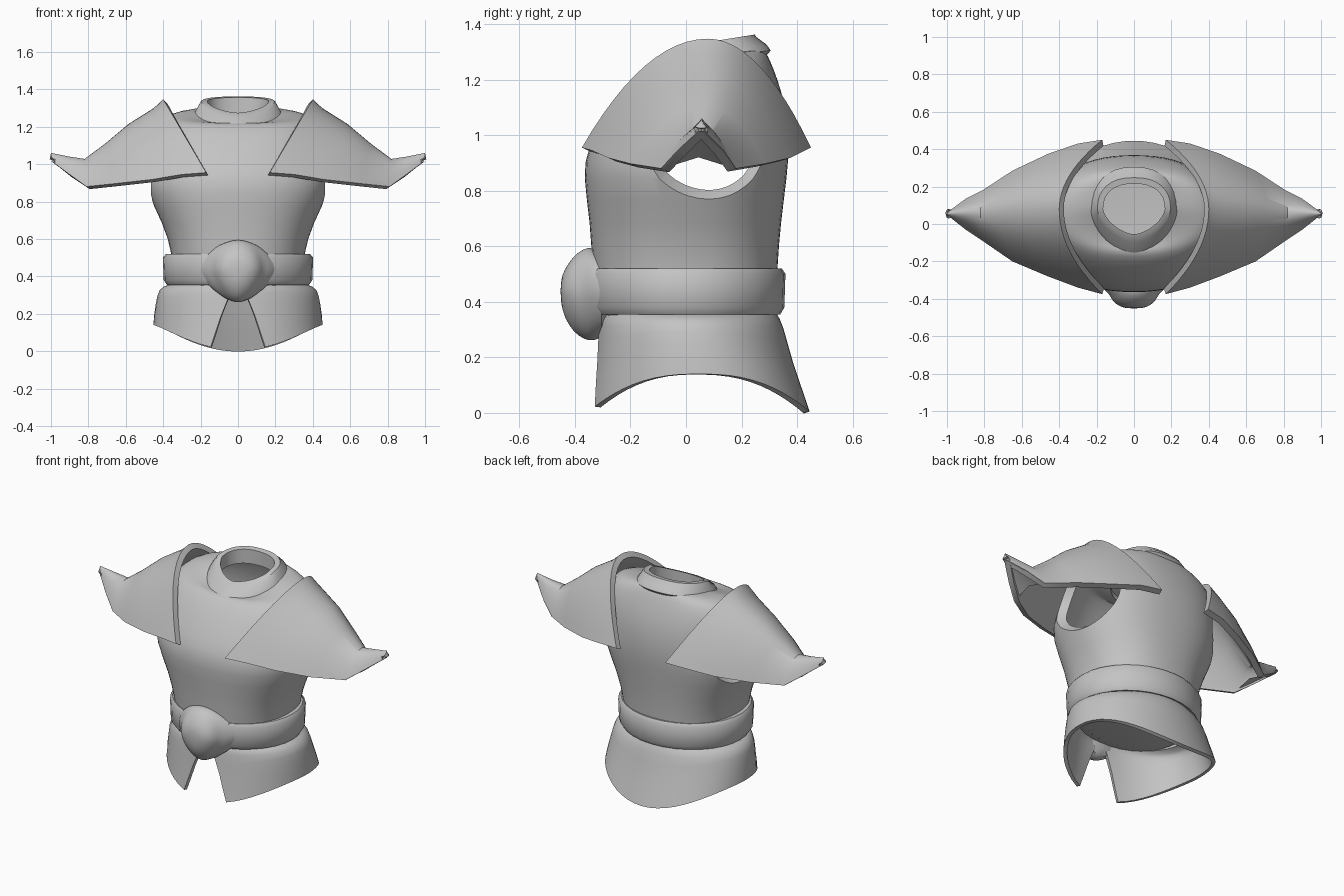
import bpy, bmesh, math
from math import sin, cos, pi

if "Cube" in bpy.data.objects:
    bpy.data.objects.remove(bpy.data.objects["Cube"], do_unlink=True)

steel = bpy.data.materials.new("plain_grey")
steel.use_nodes = True
steel.diffuse_color = (0.55, 0.55, 0.55, 1)
steel.node_tree.nodes["Principled BSDF"].inputs["Base Color"].default_value = (0.55, 0.55, 0.55, 1)

SIDES = 32


def spow(v, e):
    return math.copysign(abs(v) ** e, v)


def ring(z, rx, front, back, tilt=0.0, front_power=1.0, back_power=1.0):
    """Horizontal oval, dipping to the front; a power above 1 is pointed, below 1 boxy."""
    mid, half = (front + back) / 2, (back - front) / 2
    pts = []
    for i in range(SIDES):
        a = 2 * pi * i / SIDES
        p = front_power if sin(a) < 0 else back_power
        dy = half * spow(sin(a), p)
        slope = tilt * (1.4 if dy < 0 else 0.5)
        pts.append((rx * spow(cos(a), p), mid + dy, z + slope * dy))
    return pts


def loft(name, rows, closed=True, wrap=False, caps=(), flip=False):
    """Skin a list of equally long rows of points."""
    bm = bmesh.new()
    grid = [[bm.verts.new(p) for p in row] for row in rows]
    n = len(rows[0])
    for r in range(len(rows) if wrap else len(rows) - 1):
        lo, hi = grid[r], grid[(r + 1) % len(rows)]
        for j in range(n if closed else n - 1):
            k = (j + 1) % n
            quad = [lo[j], lo[k], hi[k], hi[j]]
            bm.faces.new(quad[::-1] if flip else quad)
    for c in caps:
        bm.faces.new(grid[c][::-1] if c == 0 else grid[c])
    if wrap:
        bmesh.ops.recalc_face_normals(bm, faces=bm.faces)
    mesh = bpy.data.meshes.new(name)
    bm.to_mesh(mesh)
    bm.free()
    mesh.materials.append(steel)
    obj = bpy.data.objects.new(name, mesh)
    bpy.context.collection.objects.link(obj)
    return obj


def finish(obj, subdiv=0, thickness=0.0, cutters=(), mirror=False, angle=40):
    if subdiv:
        obj.modifiers.new("smooth", 'SUBSURF').levels = subdiv
    if thickness:
        m = obj.modifiers.new("thickness", 'SOLIDIFY')
        m.thickness, m.offset = thickness, -1
    for c in cutters:
        m = obj.modifiers.new("opening", 'BOOLEAN')
        m.object, m.operation, m.solver = c, 'DIFFERENCE', 'EXACT'
    if mirror:
        obj.modifiers.new("mirror", 'MIRROR').use_mirror_merge = False
    bpy.ops.object.select_all(action='DESELECT')
    obj.select_set(True)
    bpy.context.view_layer.objects.active = obj
    bpy.ops.object.convert(target='MESH')
    bpy.ops.object.shade_smooth_by_angle(angle=math.radians(angle))


# Armhole cutters: cones that narrow towards the inside
cutters = []
for side in (-1, 1):
    bpy.ops.mesh.primitive_cone_add(vertices=40, radius1=0.06, radius2=0.34, depth=0.36,
                                    location=(side * 0.42, 0.125, 0.98),
                                    rotation=(0, side * pi / 2, 0))
    cutter = bpy.context.object
    cutter.name = "armhole_cutter"
    cutter.scale = (1.0, 1.15, 1.0)
    cutter.hide_render = True
    cutters.append(cutter)

# Torso shell, closed at the waist and open at the neck, with broad shoulders
torso = loft("torso", [ring(*r, front_power=0.87, back_power=0.87) for r in (
    (0.32, 0.33, -0.29, 0.31),
    (0.36, 0.345, -0.32, 0.325),
    (0.52, 0.352, -0.34, 0.33),
    (0.68, 0.40, -0.345, 0.342),
    (0.86, 0.498, -0.374, 0.367),
    (0.95, 0.483, -0.357, 0.372),
    (1.06, 0.468, -0.295, 0.367),
    (1.16, 0.46, -0.225, 0.345),
    (1.235, 0.425, -0.17, 0.315, 0.06),
    (1.27, 0.36, -0.14, 0.295, 0.16),
    (1.285, 0.27, -0.12, 0.28, 0.25),
    (1.285, 0.19, -0.09, 0.255, 0.3))], caps=(0,))
finish(torso, subdiv=1, thickness=0.05, cutters=cutters)
for c in cutters:
    bpy.data.objects.remove(c, do_unlink=True)

# Collar with a pointed front and a broad back
collar = loft("collar", [ring(*r, front_power=1.25, back_power=0.85) for r in (
    (1.25, 0.20, -0.12, 0.28, 0.24),
    (1.275, 0.232, -0.172, 0.305, 0.25),
    (1.297, 0.22, -0.155, 0.29, 0.26),
    (1.327, 0.203, -0.098, 0.252, 0.31),
    (1.335, 0.196, -0.09, 0.248, 0.32),
    (1.335, 0.165, -0.055, 0.215, 0.32),
    (1.25, 0.165, -0.055, 0.215, 0.26))], wrap=True)
finish(collar, angle=35)

# Belt band
belt = loft("belt", [ring(*r) for r in (
    (0.37, 0.32, -0.29, 0.30),
    (0.355, 0.38, -0.335, 0.34),
    (0.38, 0.397, -0.355, 0.354),
    (0.50, 0.402, -0.36, 0.358),
    (0.52, 0.385, -0.35, 0.345),
    (0.515, 0.32, -0.30, 0.30))], wrap=True)
finish(belt, angle=50)

# Rounded buckle on a wider base, with a pointed lower end
rows = []
for y, rx, top, bottom in ((-0.27, 0.24, 0.56, 0.28), (-0.335, 0.178, 0.60, 0.255),
                           (-0.37, 0.135, 0.592, 0.265), (-0.405, 0.12, 0.565, 0.29),
                           (-0.437, 0.088, 0.52, 0.34), (-0.452, 0.04, 0.475, 0.40)):
    mid, row = 0.44, []
    for i in range(SIDES):
        a = 2 * pi * i / SIDES
        p = 1.2 if sin(a) < 0 else 1.0
        reach = mid - bottom if sin(a) < 0 else top - mid
        row.append((rx * spow(cos(a), p), y, mid + reach * spow(sin(a), p)))
    rows.append(row)
finish(loft("buckle", rows, caps=(0, len(rows) - 1)), subdiv=1)

# Flared skirt, split at the front, lower edge arched at the sides
rows = []
for drop, rx, front, back, gap in ((1.0, 0.453, -0.35, 0.445, 0.33),
                                   (0.75, 0.448, -0.338, 0.415, 0.27),
                                   (0.5, 0.44, -0.327, 0.385, 0.21),
                                   (0.3, 0.432, -0.32, 0.365, 0.15),
                                   (0.15, 0.42, -0.314, 0.35, 0.10),
                                   (0.06, 0.395, -0.31, 0.337, 0.08),
                                   (0.0, 0.355, -0.30, 0.325, 0.07)):
    row = []
    for i in range(49):
        a = -pi / 2 + gap + (2 * pi - 2 * gap) * i / 48
        hem = 0.14 - 0.135 * abs(sin(a)) ** 2.5
        row.append((rx * cos(a), (front + back) / 2 + (back - front) / 2 * sin(a),
                    0.36 + (hem - 0.36) * drop))
    rows.append(row)
finish(loft("skirt", rows, closed=False), thickness=0.022)

# Winged shoulder guards: parabolic arches running out to a raised tip
stations = ((0.40, 1.347, 0.17, 0.955, -0.375, 0.45),
            (0.45, 1.30, 0.30, 0.945, -0.34, 0.43),
            (0.585, 1.215, 0.46, 0.918, -0.28, 0.375),
            (0.71, 1.11, 0.65, 0.897, -0.20, 0.285),
            (0.82, 1.028, 0.81, 0.88, -0.09, 0.18),
            (0.90, 1.04, 0.90, 0.945, -0.03, 0.135),
            (1.00, 1.06, 0.995, 1.015, 0.045, 0.065))
rows = []
for top_x, top_z, low_x, low_z, front, back in stations:
    peak, row = 0.5 * (front + back) + 0.05 * (back - front), []
    for i in range(25):
        u = i / 12 - 1
        rise = 1 - u * u
        y = peak + u * ((back - peak) if u > 0 else (peak - front))
        row.append((low_x + (top_x - low_x) * rise, y, low_z + (top_z - low_z) * rise))
    rows.append(row)
finish(loft("shoulder_guards", rows, closed=False, flip=True), thickness=0.036, mirror=True)

# Underside closing the tip of each guard, flush with its lower edge
rows = []
for (_, _, x, z, front, back), lift in zip(stations[4:], (0.04, 0.02, 0.0)):
    rows.append([(x, front, z - 0.002), (x + 0.004, (front + back) / 2, z + lift),
                 (x, back, z - 0.002)])
finish(loft("guard_tip_undersides", rows, closed=False), mirror=True)
